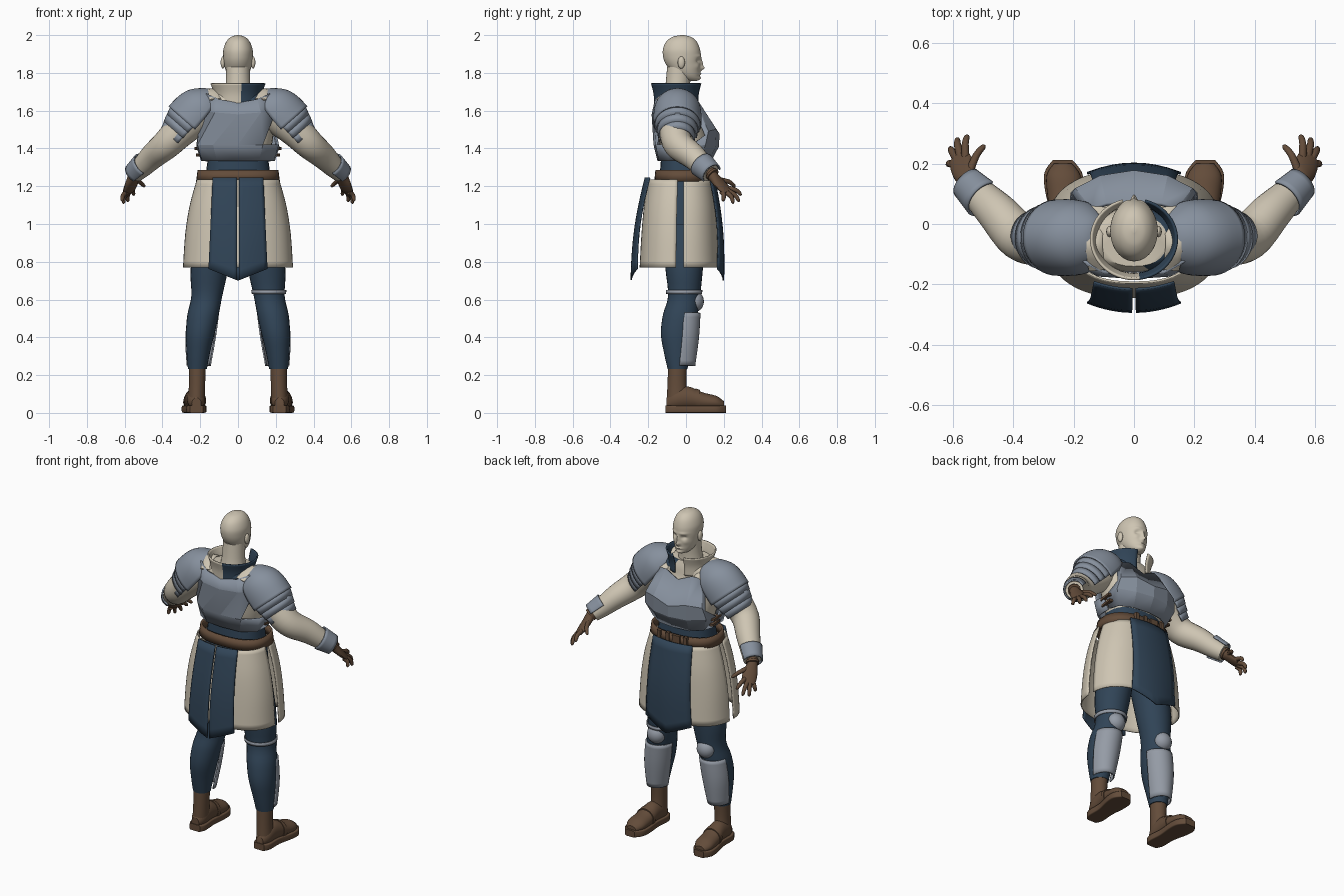
import bpy, bmesh
from math import sin, cos, radians, exp, sqrt
from mathutils import Vector, Matrix

if "Cube" in bpy.data.objects:
    bpy.data.objects.remove(bpy.data.objects["Cube"])

def material(name, *rgb):
    m = bpy.data.materials.new(name)
    m.use_nodes = True
    m.diffuse_color = (*rgb, 1)
    m.node_tree.nodes["Principled BSDF"].inputs["Base Color"].default_value = (*rgb, 1)
    return m

BEIGE = material("beige", .62, .56, .45)
NAVY = material("navy", .03, .058, .095)
STEEL = material("steel", .24, .28, .34)
PALE = material("pale steel", .30, .33, .38)
BROWN = material("brown leather", .125, .072, .042)
X, Y, Z = Vector((1, 0, 0)), Vector((0, 1, 0)), Vector((0, 0, 1))
SIDES = (("left_", 1), ("right_", -1))

def finish(name, bm, mats, thick=0, rule=None, angle=40):
    """Turn a bmesh into a shaded object, with optional shell thickness."""
    bmesh.ops.recalc_face_normals(bm, faces=bm.faces)
    if rule:
        for f in bm.faces:
            f.material_index = int(rule(f.calc_center_median()))
    me = bpy.data.meshes.new(name)
    bm.to_mesh(me)
    bm.free()
    for m in mats if isinstance(mats, tuple) else (mats,):
        me.materials.append(m)
    ob = bpy.data.objects.new(name, me)
    bpy.context.collection.objects.link(ob)
    bpy.ops.object.select_all(action='DESELECT')
    ob.select_set(True)
    bpy.context.view_layer.objects.active = ob
    bpy.ops.object.shade_smooth_by_angle(angle=radians(angle))
    if thick:
        mod = ob.modifiers.new("shell", 'SOLIDIFY')
        mod.thickness, mod.offset = thick, 0
    return ob

def resample(rings, k):
    """Smoothly interpolate rings with a Catmull-Rom curve."""
    out, last = [], len(rings) - 1
    for i in range(last):
        a, b, c, d = (rings[min(max(j, 0), last)] for j in range(i - 1, i + 3))
        for s in range(k):
            t = s / k
            out.append([q + t / 2 * (r - p + t * (2*p - 5*q + 4*r - e + t * (3*(q - r) + e - p)))
                        for p, q, r, e in zip(a, b, c, d)])
    return out + [list(rings[-1])]

def loft(name, mats, rings, side=1, axes=(X, Y), hint=None, n=28, arc=None,
         power=2, dense=4, thick=0, rule=None, shape=None, angle=40):
    """Skin rings (x, y, z, a, b); a hint makes them follow their path."""
    if dense > 1:
        rings = resample(rings, dense)
    bm = bmesh.new()
    centres = [Vector(r[:3]) for r in rings]
    lo, hi = arc or (0, 360)
    steps = n if not arc else n + 1
    rows = []
    for i, (c, r) in enumerate(zip(centres, rings)):
        U, V = axes
        if hint:
            T = (centres[min(i + 1, len(rings) - 1)] - centres[max(i - 1, 0)]).normalized()
            U = (Vector(hint) - T * T.dot(Vector(hint))).normalized()
            V = T.cross(U)
        row = []
        for j in range(steps):
            t = radians(lo + (hi - lo) * j / n)
            cs, sn = cos(t), sin(t)
            p = c + U * r[3] * abs(cs) ** (2 / power) * (1 if cs > 0 else -1) \
                  + V * r[4] * abs(sn) ** (2 / power) * (1 if sn > 0 else -1)
            if shape:
                p = shape(p)
            row.append(bm.verts.new((p.x * side, p.y, p.z)))
        rows.append(row)
    for a, b in zip(rows, rows[1:]):
        for j in range(n):
            k = (j + 1) % steps
            bm.faces.new((a[j], a[k], b[k], b[j]))
    if not arc and not thick:
        bm.faces.new(rows[0])
        bm.faces.new(rows[-1])
    return finish(name, bm, mats, thick, rule, angle)

def ball(name, mat, loc, scale):
    bm = bmesh.new()
    bmesh.ops.create_uvsphere(bm, u_segments=20, v_segments=12, radius=1,
                              matrix=Matrix.LocRotScale(Vector(loc), None, Vector(scale)))
    return finish(name, bm, mat)

def box(name, mat, loc, size, turn=0):
    bm = bmesh.new()
    bmesh.ops.create_cube(bm, size=1, matrix=Matrix.Translation(loc)
                          @ Matrix.Rotation(radians(turn), 4, 'Z') @ Matrix.Diagonal((*size, 1)))
    return finish(name, bm, mat)

def plate(name, mat, rows, thick=.012):
    """Faceted armour from half rows of points, mirrored across x."""
    bm = bmesh.new()
    grid = [[bm.verts.new((-x, y, z)) for x, y, z in reversed(r[1:])] +
            [bm.verts.new(p) for p in r] for r in rows]
    for a, b in zip(grid, grid[1:]):
        for j in range(len(a) - 1):
            bm.faces.new((a[j], a[j + 1], b[j + 1], b[j]))
    return finish(name, bm, mat, thick, angle=12)

# Head: face features are soft bumps on a lofted skull
BUMPS = ((0, 1.825, .011, .012, .02), (0, 1.85, .008, .022, .012), (.031, 1.865, .014, .011, -.012),
         (.03, 1.889, .022, .007, .005), (0, 1.795, .02, .006, .008), (0, 1.772, .02, .01, .008),
         (.042, 1.835, .014, .014, .004))
def face(p):
    if p.y > 0:
        p.y += sum(h * exp(-((abs(p.x) - x) / w) ** 2 - ((p.z - z) / v) ** 2) for x, z, w, v, h in BUMPS)
    return p
loft("head", BEIGE, [(0, y, z, a, b) for z, y, a, b in (
    (1.757, .03, .015, .025), (1.765, .022, .035, .046), (1.785, .008, .053, .064),
    (1.815, -.005, .066, .08), (1.85, -.016, .074, .093), (1.885, -.021, .078, .1),
    (1.925, -.024, .077, .098), (1.965, -.024, .062, .081), (1.99, -.022, .038, .05),
    (2, -.02, .006, .008))], n=72, dense=8, shape=face)
loft("neck", BEIGE, [(0, -.05, 1.64, .085, .08), (0, -.045, 1.72, .067, .066), (0, -.035, 1.83, .062, .065)])
for tag, s in SIDES:
    ball(tag + "ear", BEIGE, (s * .08, -.025, 1.855), (.012, .019, .032))

# Torso clothing
loft("shirt", (BEIGE, NAVY), [(0, y, z, a, b) for z, y, a, b in (
    (1.33, -.01, .155, .11), (1.42, -.01, .18, .13), (1.52, -.025, .195, .125), (1.6, -.05, .22, .11),
    (1.66, -.055, .19, .1), (1.7, -.055, .11, .085))], power=2.3,
    rule=lambda c: c.z > 1.645 and .03 < c.x < .17)
loft("collar", (BEIGE, NAVY), [(0, -.05, 1.63, .125, .115), (0, -.05, 1.69, .125, .118), (0, -.05, 1.745, .142, .132)],
     arc=(105, 435), n=44, thick=.008, rule=lambda c: c.x > .01)
loft("waist", NAVY, [(0, -.015, .95, .2, .13), (0, -.015, 1.15, .185, .13), (0, -.015, 1.38, .155, .115)], power=2.4)
loft("belt", BROWN, [(0, -.015, 1.225, .215, .146), (0, -.015, 1.285, .207, .14)], power=2.4, dense=1, thick=.014, n=40)
for x in (-.09, .03, .09):
    box("belt_loop", BROWN, (x, .13, 1.255), (.022, .022, .07))
box("belt_buckle", BROWN, (-.03, .134, 1.255), (.05, .016, .064))

# Breastplate and backplate
plate("breastplate", STEEL, [
    [(0, .075, 1.6), (.09, .065, 1.64), (.14, .05, 1.63), (.16, .045, 1.6)],
    [(0, .172, 1.475), (.11, .155, 1.5), (.19, .115, 1.49), (.2, .1, 1.47)],
    [(0, .168, 1.41), (.11, .15, 1.41), (.205, .1, 1.42), (.213, .015, 1.41)],
    [(0, .125, 1.33), (.1, .113, 1.33), (.17, .07, 1.335), (.19, .01, 1.335)]])
plate("backplate", STEEL, [
    [(0, -.163, 1.64), (.1, -.158, 1.66), (.165, -.12, 1.69)],
    [(0, -.176, 1.58), (.12, -.168, 1.59), (.2, -.12, 1.6)],
    [(0, -.166, 1.42), (.13, -.155, 1.42), (.21, -.09, 1.42), (.215, -.01, 1.41)],
    [(0, -.145, 1.335), (.11, -.138, 1.335), (.185, -.09, 1.335), (.19, 0, 1.335)]])
for tag, s in SIDES:
    for z in (1.365, 1.4):
        box(tag + "side_strap", BROWN, (s * (.205 + (z - 1.365) / 4), .01, z), (.022, .085, .014), -8 * s)
    plate_strap = [(s * .12, -.15, 1.66, .03, .006), (s * .135, -.06, 1.712, .03, .006), (s * .12, .055, 1.63, .03, .006)]
    loft(tag + "shoulder_strap", BEIGE, plate_strap, hint=(1, 0, 0), n=12)

# Skirt halves, split at the hips
skirt = [(0, -.028, 1.235, .215, .165), (0, -.03, 1.1, .252, .188), (0, -.032, .95, .276, .2), (0, -.033, .77, .288, .209)]
for name, lo in (("skirt_front", 3), ("skirt_back", 183)):
    loft(name, BEIGE, skirt, arc=(lo, lo + 174), power=2.5, n=36, thick=.007)

def tabard(name, x0, x1, face, y_top, y_low):
    """Hanging cloth panel that curves round the hips, with a pointed hem."""
    bm = bmesh.new()
    bmesh.ops.create_grid(bm, x_segments=8, y_segments=10, size=.5)
    for v in bm.verts:
        t = .5 - v.co.y
        x = (x0 + (x1 - x0) * (v.co.x + .5)) * (.86 + .14 * t)
        z = 1.245 + t * (.7 + .4 * abs(x) - 1.245)
        bulge = .018 * sin(t * 3.14)
        v.co = (x, face * (y_top + (y_low - y_top) * t + bulge - 1.3 * x * x), z)
    finish(name, bm, NAVY, .008)
tabard("tabard_front", -.155, .155, 1, .15, .198)
tabard("left_tabard_back", .006, .155, -1, .215, .29)
tabard("right_tabard_back", -.155, -.006, -1, .215, .29)

AXIS, OUT = Vector((.66, 0, -.75)), Vector((.75, 0, .66))
def pauldron(points):
    base = Vector((.19, -.045, 1.6))
    return [(*(base + AXIS * u), a, b) for u, a, b in points]

for tag, s in SIDES:
    # Arms
    loft(tag + "sleeve", BEIGE, [(.14, -.05, 1.62, .08, .085), (.22, -.05, 1.575, .105, .095), (.31, -.055, 1.49, .088, .085),
         (.38, -.04, 1.42, .078, .078), (.45, .035, 1.36, .068, .068), (.51, .095, 1.3, .056, .056),
         (.545, .13, 1.27, .05, .05)], s, hint=(.7, -.2, .6))
    loft(tag + "vambrace", STEEL, [(.497, .083, 1.314, .066, .066), (.55, .135, 1.266, .055, .055)], s,
         hint=(.6, -.3, .7), arc=(-105, 105), thick=.008)
    # Layered shoulder armour
    loft(tag + "pauldron", STEEL, pauldron([(-.118, .015, .02), (-.1, .06, .065), (-.043, .116, .108),
         (.02, .14, .122), (.1, .145, .122)]), s, axes=(OUT, Y), arc=(-105, 105), thick=.008)
    for k, (u, a) in enumerate(((.09, .138), (.13, .126), (.168, .112))):
        loft(f"{tag}pauldron_lame_{k + 1}", STEEL, pauldron([(u, a, a - .02), (u + .046, a - .014, a - .026)]),
             s, axes=(OUT, Y), arc=(-100, 100), dense=1, thick=.008)
    # Gloves
    loft(tag + "glove", BROWN, [(.54, .125, 1.275, .034, .034), (.555, .145, 1.25, .027, .03), (.562, .17, 1.222, .022, .04),
         (.572, .2, 1.19, .018, .042), (.582, .222, 1.168, .012, .036)], s, hint=(.5, .4, .75), n=16)
    loft(tag + "glove_band", BROWN, [(.55, .135, 1.266, .037, .037), (.556, .143, 1.258, .037, .037)], s,
         hint=(.5, .4, .75), dense=1, n=16)
    for finger, root, tip in (("thumb", (.545, .17, 1.235), (.495, .262, 1.2)), ("index", (.557, .212, 1.192), (.552, .295, 1.155)),
                              ("middle", (.572, .215, 1.178), (.585, .284, 1.12)), ("ring", (.585, .212, 1.168), (.608, .252, 1.11)),
                              ("little", (.59, .19, 1.17), (.616, .198, 1.122))):
        a, b = Vector(root), Vector(tip)
        mid = a.lerp(b, .55) + Vector((.004, .006, .008))
        loft(f"{tag}{finger}", BROWN, [(*a, .014, .014), (*mid, .012, .012), (*a.lerp(b, .92), .009, .009), (*b, .003, .003)],
             s, hint=(.5, .4, .75), n=10, dense=3)
    # Legs
    loft(tag + "trouser_leg", NAVY, [(.11, -.015, 1, .1, .12), (.15, -.01, .77, .1, .1), (.165, -.01, .62, .082, .085),
         (.185, -.03, .52, .083, .092), (.2, -.045, .42, .076, .088), (.21, -.045, .32, .062, .072),
         (.215, -.045, .232, .05, .052)], s)
    loft(tag + "greave", PALE, [(.182, -.012, .53, .078, .085), (.198, -.02, .4, .077, .085), (.208, -.035, .25, .06, .08)],
         s, arc=(0, 180), thick=.008)
    ball(tag + "knee_cap", PALE, (s * .17, .045, .59), (.056, .05, .056))
    # Boots
    loft(tag + "boot_shaft", BROWN, [(.215, -.045, .25, .045, .05), (.217, -.048, .15, .043, .05), (.22, -.045, .06, .045, .058)], s)
    loft(tag + "boot_foot", BROWN, [(.22, -.104, .05, .025, .03), (.221, -.06, .07, .046, .055), (.224, .01, .08, .05, .06),
         (.229, .09, .062, .057, .046), (.233, .16, .054, .056, .036), (.235, .2, .042, .03, .02)], s, axes=(X, Z))
    loft(tag + "boot_sole", BROWN, [(.22, -.108, .02, .035, .02), (.221, -.07, .02, .052, .02), (.224, .02, .02, .05, .02),
         (.23, .11, .02, .064, .02), (.234, .17, .02, .062, .02), (.236, .212, .02, .032, .02)], s, axes=(X, Z), power=8, n=32)
    loft(tag + "boot_strap", BROWN, [(.227, .05, .072, .057, .058), (.228, .075, .066, .06, .055)], s, axes=(X, Z), dense=1)

loft("left_thigh_strap", PALE, [(.164, -.01, .63, .088, .092), (.163, -.01, .65, .09, .094)], dense=1, thick=.006)
